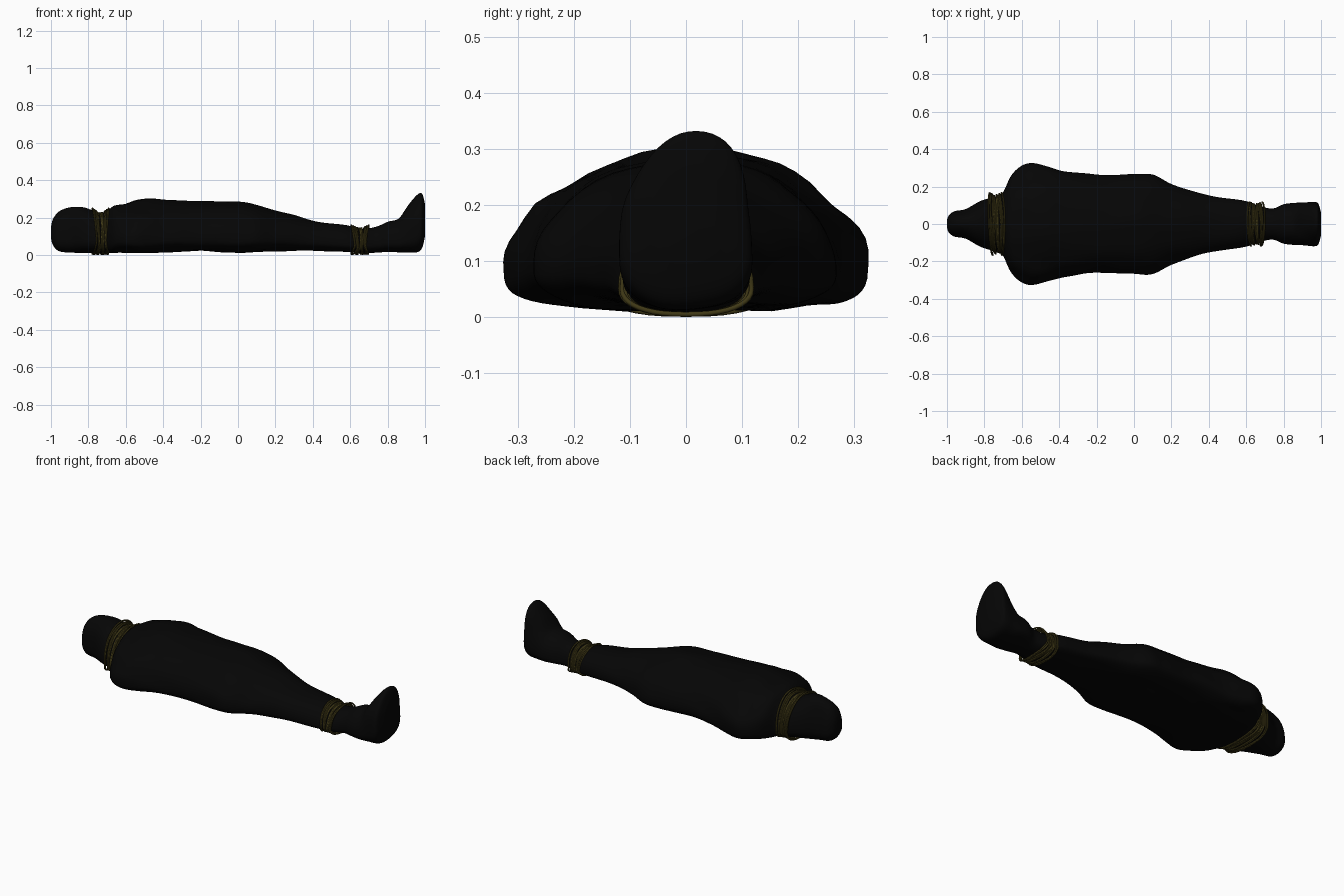
import bpy
import bmesh
import math
from mathutils import Vector, noise

cube = bpy.data.objects.get("Cube")
if cube:
    bpy.data.objects.remove(cube, do_unlink=True)


def make_material(name, colour, roughness):
    material = bpy.data.materials.new(name)
    material.use_nodes = True
    material.diffuse_color = (*colour, 1)
    shader = material.node_tree.nodes["Principled BSDF"]
    shader.inputs["Base Color"].default_value = (*colour, 1)
    shader.inputs["Roughness"].default_value = roughness
    return material


black_cloth = make_material("black cloth", (0.0017, 0.0017, 0.0017), 0.9)
olive_rope = make_material("olive rope", (0.05, 0.04, 0.008), 0.9)


def signed_power(value, exponent):
    return math.copysign(abs(value) ** exponent, value)


def section_point(angle, half_width, bottom, top):
    """Domed section: wide parts slope above and sit flat below, narrow parts are round."""
    middle = bottom + 0.3 * (top - bottom)
    c, s = math.cos(angle), math.sin(angle)
    if s >= 0:
        power, height = 0.85 + 0.75 * half_width, top - middle
    else:
        power, height = 1.08 - 1.8 * half_width, middle - bottom
    z = middle + height * signed_power(s, power)
    # The upper half leans slightly to one side
    return half_width * signed_power(c, power) + 0.15 * max(z - 0.2, 0), z


def smooth_between(a, b, c, d, t):
    """Catmull-Rom blend between stations b and c."""
    return b + 0.5 * t * (c - a + t * (2 * a - 5 * b + 4 * c - d + t * (3 * (b - c) + d - a)))


# Wrapped body stations: x, half width, bottom, top
STATIONS = [
    (-1, .02, .09, .15), (-.99, .045, .055, .19), (-.96, .068, .022, .23),
    (-.9, .08, .013, .254), (-.82, .122, .012, .254), (-.74, .148, .01, .22),
    (-.7, .17, .012, .235), (-.66, .255, .014, .265), (-.6, .308, .014, .276),
    (-.54, .324, .012, .295), (-.46, .308, .014, .306), (-.36, .282, .018, .298),
    (-.2, .262, .022, .29), (0, .266, .014, .284), (.1, .264, .018, .265),
    (.2, .217, .022, .238), (.3, .18, .024, .212), (.42, .148, .022, .18),
    (.58, .126, .016, .158), (.66, .1, .009, .138), (.74, .083, .014, .152),
    (.8, .105, .017, .178), (.86, .113, .014, .195), (.91, .116, .012, .265),
    (.96, .12, .016, .324), (.985, .11, .04, .326), (1, .06, .1, .27),
]
SEGMENTS, STEPS = 56, 5


def build_body():
    rows = []
    last = len(STATIONS) - 1
    for i in range(last):
        four = [STATIONS[min(max(i + k, 0), last)] for k in (-1, 0, 1, 2)]
        for step in range(STEPS):
            rows.append([smooth_between(*values, step / STEPS) for values in zip(*four)])
    rows.append(STATIONS[last])

    bm = bmesh.new()
    rings = []
    for x, width, bottom, top in rows:
        ring = []
        for k in range(SEGMENTS):
            y, z = section_point(math.tau * k / SEGMENTS, width, bottom, top)
            # Soft folds in the cloth, strongest on the torso
            fold = noise.noise(Vector((x * 6, y * 11, z * 11))) * 0.03 * width
            ring.append(bm.verts.new((x, y * (1 + fold / width), max(z + fold, 0.007))))
        rings.append(ring)
    for a, b in zip(rings, rings[1:]):
        for k in range(SEGMENTS):
            n = (k + 1) % SEGMENTS
            bm.faces.new((a[k], a[n], b[n], b[k]))
    bm.faces.new(rings[0])
    bm.faces.new(rings[-1])
    bmesh.ops.recalc_face_normals(bm, faces=bm.faces)
    mesh = bpy.data.meshes.new("wrapped_body")
    bm.to_mesh(mesh)
    bm.free()
    mesh.materials.append(black_cloth)
    mesh.shade_smooth()
    body = bpy.data.objects.new("wrapped_body", mesh)
    bpy.context.collection.objects.link(body)


def build_rope_binding(name, centre, half_width, top, spread, slant, turns=15):
    """Loops of rope that bunch at the sides and fan out above and below."""
    curve = bpy.data.curves.new(name, "CURVE")
    curve.dimensions = "3D"
    curve.bevel_depth = 0.0045
    curve.bevel_resolution = 1
    curve.materials.append(olive_rope)
    points = 40
    for turn in range(turns):
        place = 2 * turn / (turns - 1) - 1
        crossing = 0.2 * math.sin(turn * 2.4)
        spline = curve.splines.new("POLY")
        spline.points.add(points - 1)
        spline.use_cyclic_u = True
        for k in range(points):
            angle = math.tau * k / points
            fan = 0.65 + 0.35 * abs(math.sin(angle))
            sway = crossing * math.sin(angle + turn)
            x = centre + spread * (place * fan + sway) - slant * math.cos(angle)
            # Outer loops stand proud of the middle ones
            flare = 0.9 + 0.1 * place * place
            y, z = section_point(angle, half_width * flare, 0.005, top * flare)
            spline.points[k].co = (x, y, z, 1)
    binding = bpy.data.objects.new(name, curve)
    bpy.context.collection.objects.link(binding)


build_body()
build_rope_binding("neck_binding", -0.735, 0.167, 0.25, 0.042, 0.008)
build_rope_binding("ankle_binding", 0.652, 0.117, 0.16, 0.046, 0.004)
